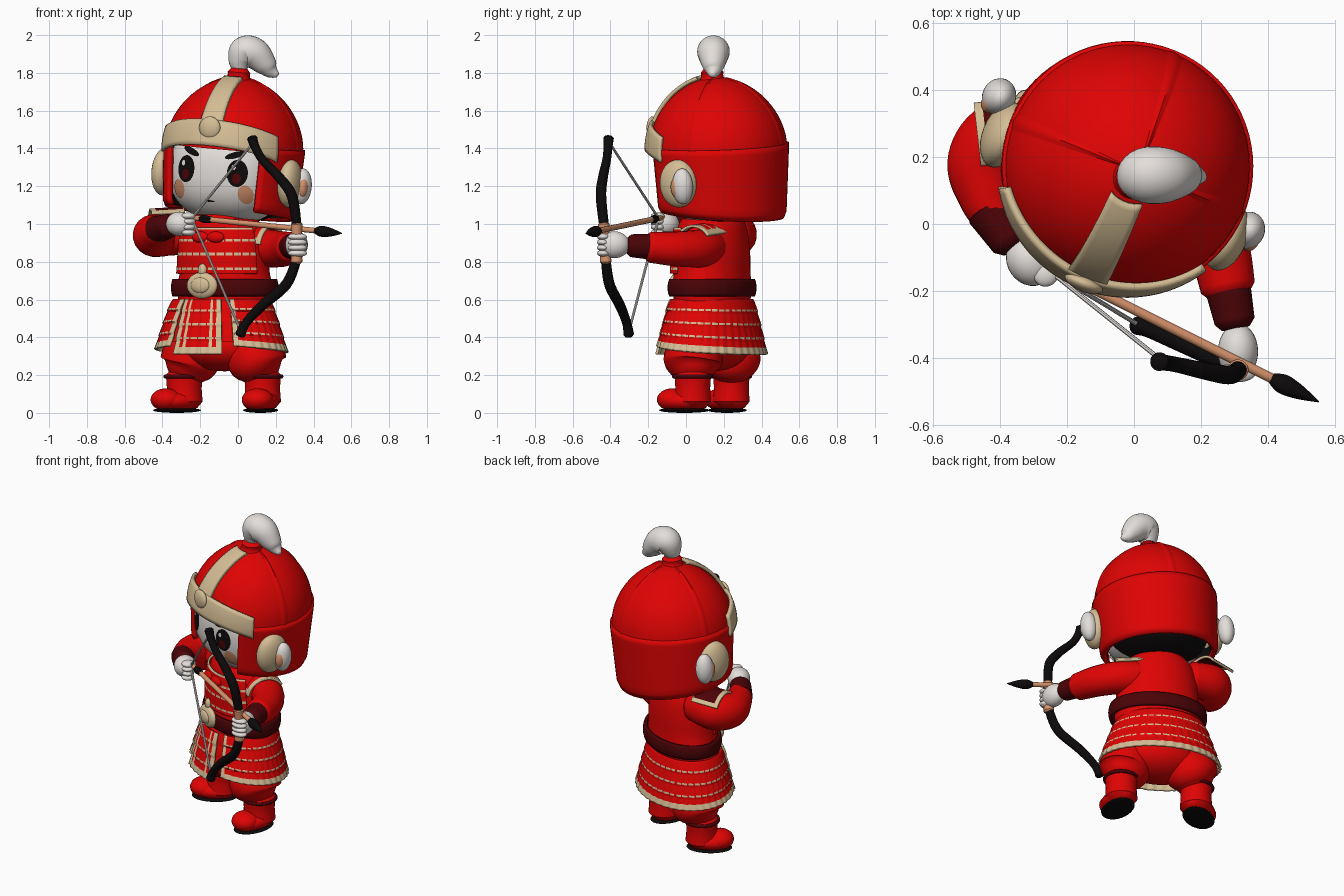
import bpy, bmesh
from math import sin, cos, pi, sqrt, radians as rad
from mathutils import Vector, Matrix, Quaternion

if "Cube" in bpy.data.objects:
    bpy.data.objects.remove(bpy.data.objects["Cube"])

def material(name, *rgb):
    m = bpy.data.materials.new(name)
    m.diffuse_color = (*rgb, 1)
    m.use_nodes = True
    m.node_tree.nodes["Principled BSDF"].inputs["Base Color"].default_value = m.diffuse_color
    return m
RED = material("red cloth", .74, .001, .001)
GOLD = material("pale gold", .66, .51, .3)
WHITE = material("pale skin", .77, .73, .7)
DARK = material("dark red leather", .07, .001, .002)
BLACK = material("black", .004, .003, .003)
WOOD = material("warm wood", .67, .29, .15)
I = Matrix.Identity(4)
HEAD = Matrix.Translation((-.02, .17, 1.4)) @ Matrix.Rotation(rad(-22), 4, 'Z') @ Matrix.Rotation(rad(5), 4, 'Y')
BODY = Matrix.Translation((-.07, .138, 0)) @ Matrix.Rotation(rad(-27), 4, 'Z')
SKIRT = Matrix.Translation((-.018, 0, 0)) @ BODY

def finish(name, bm, mats, M, thick=0):
    bmesh.ops.transform(bm, matrix=M, verts=bm.verts)
    bmesh.ops.recalc_face_normals(bm, faces=bm.faces)
    me = bpy.data.meshes.new(name)
    bm.to_mesh(me)
    bm.free()
    ob = bpy.data.objects.new(name, me)
    bpy.context.collection.objects.link(ob)
    for m in mats:
        me.materials.append(m)
    me.shade_smooth()
    me.set_sharp_from_angle(angle=rad(40))
    if thick:
        s = ob.modifiers.new("thickness", 'SOLIDIFY')
        s.thickness, s.offset = thick, 0

def grid(name, fn, nu, nv, mats, M=I, thick=0, rule=None):
    """Surface from fn(u, v); rule(u, v) picks the material slot."""
    bm = bmesh.new()
    vs = [[bm.verts.new(fn(i / nu, j / nv)) for i in range(nu + 1)] for j in range(nv + 1)]
    for j in range(nv):
        for i in range(nu):
            f = bm.faces.new((vs[j][i], vs[j][i+1], vs[j+1][i+1], vs[j+1][i]))
            f.material_index = rule((i + .5) / nu, (j + .5) / nv) if rule else 0
    bmesh.ops.remove_doubles(bm, verts=bm.verts, dist=1e-5)
    finish(name, bm, mats, M, thick)

def ball(name, loc, scale, mat, M=I, yaw=0):
    bm = bmesh.new()
    bmesh.ops.create_uvsphere(bm, u_segments=28, v_segments=16, radius=1)
    finish(name, bm, [mat], M @ Matrix.Translation(loc) @ Matrix.Rotation(rad(yaw), 4, 'Z') @ Matrix.Diagonal((*scale, 1)))

def spline(p, t):
    n = len(p) - 1
    i = int(min(t, .99999) * n)
    f = min(t, .99999) * n - i
    q = (p[max(i-1, 0)], p[i], p[i+1], p[min(i+2, n)])
    return [.5 * (2*b + (c-a)*f + (2*a-5*b+4*c-d)*f*f + (3*b-a-3*c+d)*f**3) for a, b, c, d in zip(*q)]

def tube(name, pts, mat, M=I, sides=20):
    """Round sweep through (x, y, z, radius) points with rounded ends."""
    n = 8 * (len(pts) - 1)
    s = [spline(pts, k / n) for k in range(n + 1)]
    pos = [Vector(a[:3]) for a in s]
    tan = [(pos[min(k+1, n)] - pos[max(k-1, 0)]).normalized() for k in range(n + 1)]
    side = [tan[0].orthogonal().normalized()]
    for k in range(n):
        side.append(tan[k].rotation_difference(tan[k+1]) @ side[-1])
    rings = [(0, pos[0] - tan[0]*s[0][3]*a, s[0][3]*b) for a, b in ((.5, 0), (.35, .7))]
    rings += [(k, pos[k], max(s[k][3], .001)) for k in range(n + 1)]
    rings += [(n, pos[n] + tan[n]*s[n][3]*a, s[n][3]*b) for a, b in ((.35, .7), (.5, 0))]
    def fn(u, v):
        k, c, r = rings[round(v * (len(rings) - 1))]
        return c + Quaternion(tan[k], 2*pi*u) @ side[k] * r
    grid(name, fn, sides, len(rings) - 1, [mat], M)

# Helmet: dome, neck guard with dark lining, brow band, crest strip, ridges
def helm_r(z):
    return .366 + .07*z if z < 0 else .366 * max(0, 1 - (min(z, .38)/.38)**1.9)**(1/1.85)
def helm(az, z, off=0):
    r = helm_r(z) + off
    return (r*sin(az), -r*cos(az), z + off*max(0, z)/.38)
def guard(u, v, off=-.003):
    az = rad(45 + 270*u)
    return helm(az, .02 - (.36 - .035*cos(az))*v, off - .012*(v > .95))
def crest(u, v):
    z = .38*sin(rad(16 + 58*v))
    r, x = helm_r(z) + .012, (2*u - 1)*(.062 - .012*v)
    return (x, -sqrt(r*r - x*x), z + .01*v)
grid("helmet_dome", lambda u, v: helm(2*pi*u, .38*sin(v*pi/2)), 64, 20, [RED], HEAD)
grid("helmet_neck_guard", guard, 56, 12, [RED], HEAD, .026)
grid("helmet_lining", lambda u, v: guard(.06 + .88*u, v*.97, -.021), 56, 8, [BLACK], HEAD)
grid("helmet_brow_band", lambda u, v: helm(rad(118*u - 59), .015 + .13*v - .06*abs(2*u - 1)**2.2, .014), 48, 6, [GOLD], HEAD, .02)
grid("helmet_crest_strip", crest, 6, 20, [GOLD], HEAD, .02)
for k in (90, 180, 270):
    grid("helmet_ridge", lambda u, v: helm(rad(k + 8*u - 4), .38*sin(rad(80*v)), .005*(1 - abs(2*u - 1))), 4, 20, [RED], HEAD)
ball("brow_emblem", (0, -.37, .11), (.06, .025, .06), GOLD, HEAD)
tube("helmet_knob", [(0, -.02, .34, .08), (0, -.02, .38, .06), (0, -.02, .405, .06)], RED, HEAD, 28)
tube("plume", [(.01, .135, 1.81, .035), (.01, .14, 1.86, .062), (.035, .145, 1.91, .084), (.09, .145, 1.9, .083),
               (.145, .145, 1.845, .062), (.175, .145, 1.81, .04), (.205, .14, 1.79, .018)], WHITE, sides=28)

# Head: white face with dark hair behind
FA, FB, FC, FZ, P = .32, .31, .27, -.122, 2.5
def face(u, v):
    a, e = 2*pi*u, pi*(v - .5)
    d = (cos(e)*sin(a), -cos(e)*cos(a), sin(e))
    k = (abs(d[0]/FA)**P + abs(d[1]/FB)**P + abs(d[2]/FC)**P)**(-1/P)
    return (d[0]*k, d[1]*k, d[2]*k + FZ)
grid("head", face, 48, 28, [WHITE, BLACK], HEAD, 0, lambda u, v: int(.23 < u < .77))
def decal(name, x, z, w, h, mat, off=.004, tilt=0):
    def fn(u, v):
        a, b = v*w*cos(2*pi*u), v*h*sin(2*pi*u)
        px, pz = x + a*cos(tilt) - b*sin(tilt), z + a*sin(tilt) + b*cos(tilt)
        return (px, -FB*(1 - abs(px/FA)**P - abs((pz - FZ)/FC)**P)**(1/P) - off, pz)
    grid(name, fn, 24, 5, [mat], HEAD)
for s in (-1, 1):
    decal("eye", s*.146, -.12, .053, .072, BLACK)
    decal("iris", s*.146, -.148, .022, .028, DARK, .006)
    decal("eye_glint", s*.146 - .018, -.09, .011, .014, WHITE, .008)
    decal("eyebrow", s*.125, -.025, .054, .017, BLACK, .004, s*.35)
    decal("cheek", s*.19, -.23, .037, .05, WOOD)
    back = .035 if s < 0 else 0
    ball("ear_guard", (s*.368, back - .085, -.155), (.06, .103, .127), GOLD, HEAD)
    ball("ear", (s*.42, 2.6*back - .04, -.165), (.05, .056, .095), WHITE, HEAD)
    ball("inner_ear", (s*.438, 2.6*back - .065, -.17), (.026, .034, .055), WOOD, HEAD)
decal("mouth", 0, -.28, .025, .005, BLACK)

# Torso, chest armour, belt and collar
PROF = [(.54, .25, .185), (.66, .265, .19), (.75, .248, .19), (.85, .24, .19), (.95, .225, .18), (1.02, .18, .16), (1.07, .1, .1)]
def torso(az, t, off=0):
    z, rx, ry = spline(PROF, t)
    return ((rx + off)*sin(az), -(ry + off)*cos(az), z)
def rows(u, v, at, n, w=.024):
    """True on broken horizontal lacing lines."""
    return any(abs(v - r) < w for r in at) and (u*n) % 1 > .22
grid("torso", lambda u, v: torso(2*pi*u, v), 56, 30, [RED], BODY)
grid("chest_armour", lambda u, v: torso(rad(-64 + 128*u), .31 + .42*v, .014), 72, 36, [RED, GOLD], BODY, .012,
     lambda u, v: int(v > .95 or rows(u, v, (.12, .42, .7), 12)))
grid("belt", lambda u, v: ((.283 + .008*sin(pi*v))*sin(2*pi*u), -(.198 + .008*sin(pi*v))*cos(2*pi*u), .62 + .085*v), 56, 6, [DARK], BODY, .02)
ball("belt_buckle", (-.025, -.215, .675), (.09, .03, .07), GOLD, BODY)
ball("buckle_boss", (-.025, -.235, .675), (.055, .02, .042), GOLD, BODY)
ball("buckle_loop", (-.025, -.212, .755), (.025, .02, .035), GOLD, BODY)
tube("collar", [(.14*sin(rad(a)), -.13*cos(rad(a)), 1.03, .03) for a in range(0, 361, 30)], RED, BODY, 12)
for s in (-1, 1):
    ball("collar_bow", (s*.045, -.195, .93), (.05, .025, .03), RED, BODY)

# Armoured skirt with gold lacing and hem
def skirt(az, v, off=0, low=.34):
    k, flare = v**.85, .006*((v*4) % 1 if v < 1 else 1) + .003*sin(az*40)*v + off
    return ((.262 + .098*k + flare)*sin(az), -(.197 + .062*k + flare)*cos(az), .6 + (low - .6)*v)
grid("under_skirt", lambda u, v: skirt(2*pi*u, v*.85, -.018), 64, 12, [RED], SKIRT)
grid("skirt_plates", lambda u, v: skirt(rad(31 + 298*u), v, 0, .355 - .048*sin(pi*u)), 176, 32, [RED, GOLD], SKIRT, .014,
     lambda u, v: int(v > .88 or abs(u - .5) > .483 or rows(u, v, (.2, .45, .7), 36)))
grid("skirt_front_panel", lambda u, v: skirt(rad(-24 + 45*u), v, .012, .31), 36, 32, [RED, GOLD], SKIRT, .014,
     lambda u, v: int(abs(u - .5) > .39 or v > .89 or abs(abs(u - .5) - .27) < .03 or rows(u, v, (.2, .45, .7), 6)))

# Legs and boots
ball("hips", (0, 0, .35), (.25, .18, .13), RED, BODY)
for s, yaw in ((-1, -60), (1, -14)):
    hip = BODY @ Vector((s*.225, 0, 0))
    leg = Matrix.Translation((hip.x - (.014 if s < 0 else 0), hip.y, 0))
    foot = leg @ Matrix.Rotation(rad(yaw), 4, 'Z')
    tube("trouser_leg", [(-s*.05, s*.02, .42, .11), (-s*.035, s*.01, .34, .145), (-s*.028, 0, .265, .154), (-s*.008, 0, .21, .11)], RED, leg, 32)
    tube("boot_garter", [(.099*sin(rad(a)), .099*cos(rad(a)), .193, .011) for a in range(0, 361, 30)], DARK, leg, 10)
    tube("boot_shaft", [(0, 0, .2, .098), (0, 0, .13, .093), (0, 0, .06, .098)], RED, leg, 28)
    ball("boot_foot", (0, -.045, .062), (.095, .14, .056), RED, foot)
    ball("boot_toe", (0, -.11, .07), (.084, .083, .06), RED, foot)
    ball("boot_sole", (0, -.045, .014), (.09, .138, .014), BLACK, foot)

# Arms, cuffs and hands
tube("drawing_sleeve", [(-.24, .24, .94, .1), (-.38, .26, .945, .115), (-.445, .18, .94, .113), (-.435, .08, .96, .088), (-.41, .02, .975, .07)], RED)
tube("drawing_cuff", [(-.43, .045, .97, .074), (-.365, -.05, .99, .064)], DARK)
ball("drawing_hand", (-.31, -.11, 1.0), (.068, .078, .065), WHITE, yaw=35)
tube("bow_sleeve", [(.05, .13, .88, .105), (.165, .07, .87, .1), (.245, -.05, .868, .093), (.28, -.19, .877, .082)], RED)
tube("bow_cuff", [(.278, -.18, .88, .07), (.3, -.29, .885, .061)], DARK)
ball("bow_hand", (.31, -.38, .89), (.06, .083, .071), WHITE)
for k in range(4):
    ball("bow_finger", (.315, -.437, .845 + .029*k), (.051, .034, .019), WHITE)
    ball("drawing_finger", (-.262, -.15, .955 + .029*k), (.038, .036, .019), WHITE, yaw=35)

# Curved shoulder plates: gold rim, coloured centre, lacing on one
def plate(name, a, b, r, a0, a1, inner, at):
    a, b, up = Vector(a), Vector(b), Vector((0, 0, 1))
    out = up.cross(b - a).normalized()
    grid(name, lambda u, v: a.lerp(b, v) + (out*sin(rad(a0 + (a1-a0)*u)) + up*cos(rad(a0 + (a1-a0)*u)))*r, 32, 28,
         [inner, GOLD], I, .014, lambda u, v: int(abs(u - .5) > .38 or abs(v - .45) > .4 or rows(u, v, at, 8, .04)))
plate("bow_shoulder_plate", (.045, .135, .885), (.185, .035, .87), .118, -80, 55, RED, (.3, .6))
plate("drawing_shoulder_plate", (-.29, .27, .955), (-.465, .25, .945), .13, -55, 35, DARK, ())

# Bow, string and arrow
tube("bow_upper_limb", [(.075, -.41, 1.455, .028), (.09, -.413, 1.41, .024), (.13, -.42, 1.34, .023), (.22, -.44, 1.245, .026),
                        (.285, -.45, 1.15, .028), (.31, -.435, 1.0, .026)], BLACK)
tube("bow_lower_limb", [(.31, -.425, .81, .026), (.255, -.405, .68, .028), (.13, -.35, .57, .027), (.045, -.315, .48, .024), (.012, -.303, .415, .028)], BLACK)
tube("bow_grip", [(.31, -.425, .8, .031), (.312, -.43, .9, .027), (.31, -.435, 1.0, .031)], WOOD)
for tip in ((.08, -.405, 1.43), (.012, -.3, .44)):
    tube("bow_string", [(*tip, .007), (-.245, -.145, 1.03, .007)], WHITE, sides=8)
def along(t, r):
    return (*Vector((-.26, -.125, 1.035)).lerp(Vector((.55, -.53, .95)), t), r)
tube("arrow_shaft", [along(0, .015), along(.88, .015)], WOOD, sides=12)
tube("arrow_head", [along(.83, .018), along(.87, .03), along(.93, .022), along(1, .002)], BLACK, sides=12)
tube("arrow_fletching", [along(.05, .008), along(.1, .022), along(.17, .012)], BLACK, sides=6)
